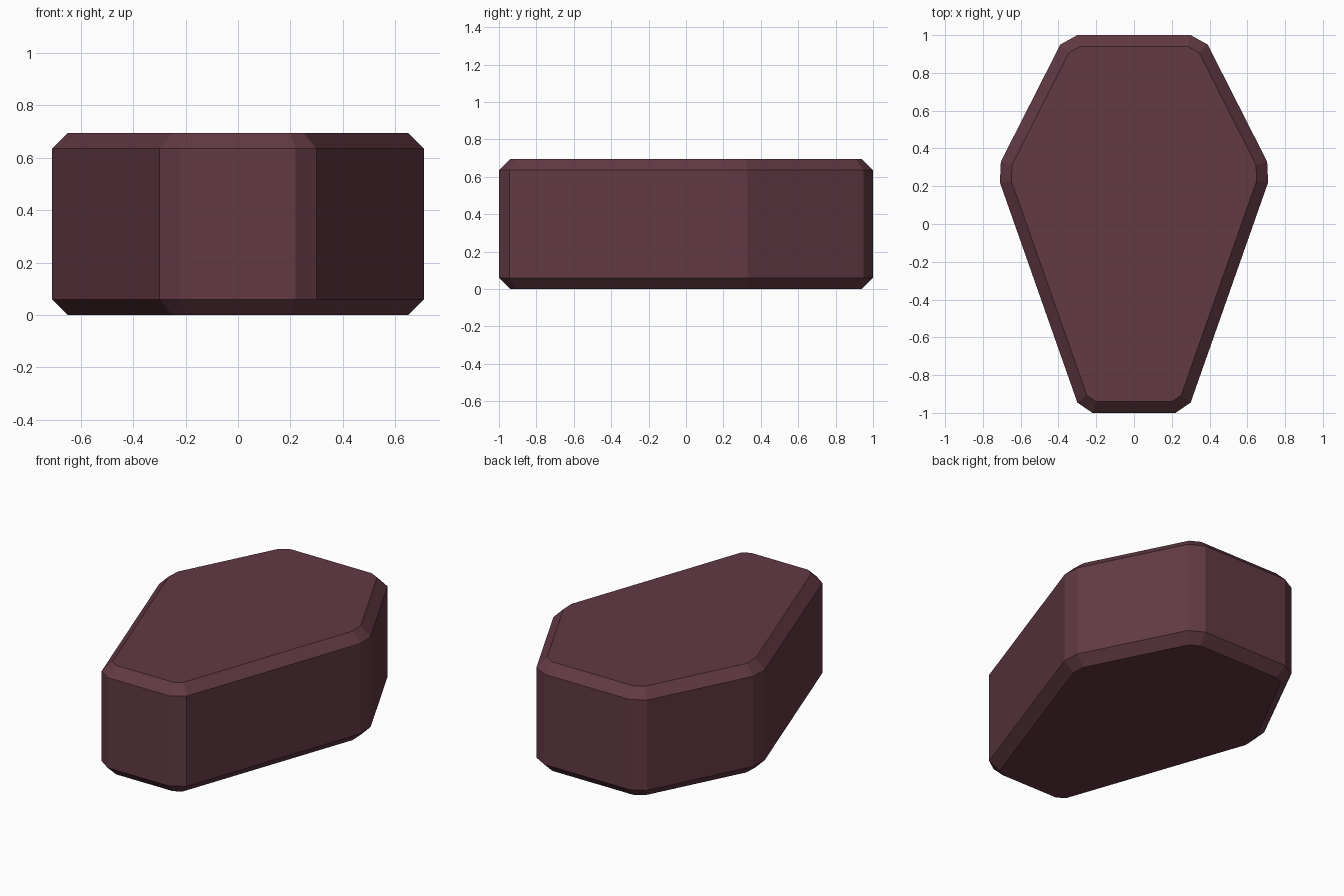
import bpy, bmesh

if "Cube" in bpy.data.objects:
    bpy.data.objects.remove(bpy.data.objects["Cube"])

HEIGHT = 0.695
CHAMFER = 0.06

# Right half of the plan outline, foot to head; mirrored for the left
half = [(0.22, -1.0), (0.30, -0.945), (0.71, 0.22),
        (0.705, 0.33), (0.39, 0.95), (0.30, 1.0)]
outline = half + [(-x, y) for x, y in reversed(half)]

mat = bpy.data.materials.new("dark maroon")
mat.diffuse_color = (0.122, 0.041, 0.057, 1.0)
mat.use_nodes = True
mat.node_tree.nodes["Principled BSDF"].inputs["Base Color"].default_value = mat.diffuse_color

# Solid coffin-shaped prism
bm = bmesh.new()
base = bm.faces.new([bm.verts.new((x, y, 0.0)) for x, y in outline])
ext = bmesh.ops.extrude_face_region(bm, geom=[base], use_keep_orig=True)
top_verts = [g for g in ext["geom"] if isinstance(g, bmesh.types.BMVert)]
bmesh.ops.translate(bm, verts=top_verts, vec=(0, 0, HEIGHT))
bmesh.ops.recalc_face_normals(bm, faces=bm.faces[:])

# Chamfer the top and bottom rims
rims = [e for e in bm.edges if abs(e.verts[0].co.z - e.verts[1].co.z) < 1e-4]
bmesh.ops.bevel(bm, geom=rims, offset=CHAMFER, offset_type='OFFSET',
                segments=1, affect='EDGES', profile=0.5)
bmesh.ops.recalc_face_normals(bm, faces=bm.faces[:])

mesh = bpy.data.meshes.new("coffin_body")
bm.to_mesh(mesh)
bm.free()
mesh.materials.append(mat)
body = bpy.data.objects.new("coffin_body", mesh)
bpy.context.collection.objects.link(body)
